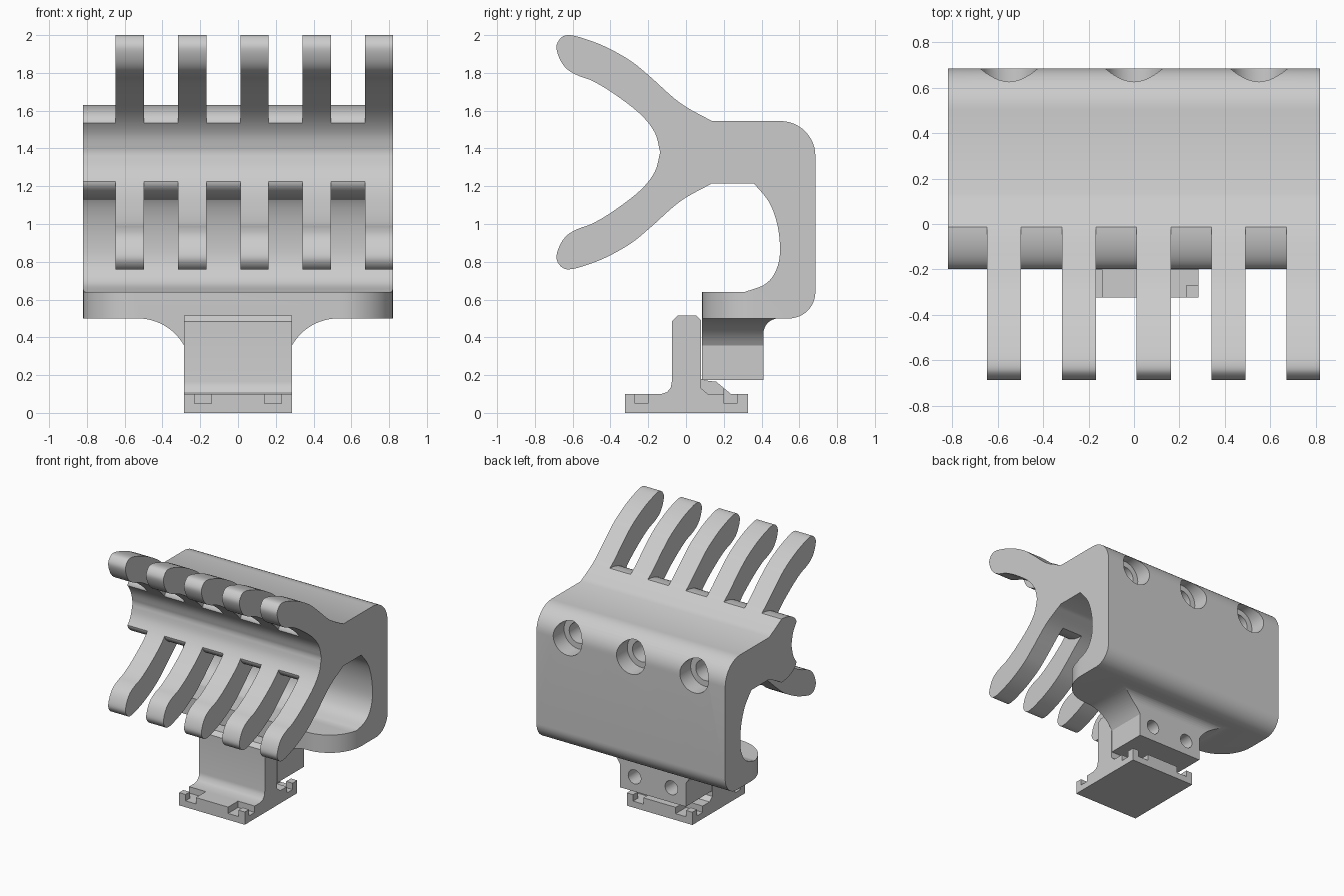
import bpy, bmesh
from math import sin, cos, radians, pi
from mathutils import Vector

if "Cube" in bpy.data.objects:
    bpy.data.objects.remove(bpy.data.objects["Cube"])

AX = {'x': lambda p, t: (t, p[0], p[1]),
      'y': lambda p, t: (p[0], t, p[1]),
      'z': lambda p, t: (p[0], p[1], t)}


def prism(name, pts, axis, a, b):
    """Extrude a closed 2D profile along an axis from a to b."""
    bm = bmesh.new()
    f = bm.faces.new([bm.verts.new(AX[axis](p, a)) for p in pts])
    ext = bmesh.ops.extrude_face_region(bm, geom=[f])
    move = Vector(AX[axis]((0, 0), b - a))
    bmesh.ops.translate(bm, vec=move, verts=[v for v in ext['geom'] if isinstance(v, bmesh.types.BMVert)])
    bmesh.ops.recalc_face_normals(bm, faces=bm.faces)
    me = bpy.data.meshes.new(name)
    bm.to_mesh(me)
    bm.free()
    ob = bpy.data.objects.new(name, me)
    bpy.context.collection.objects.link(ob)
    return ob


def rect(x0, y0, x1, y1):
    return [(x0, y0), (x1, y0), (x1, y1), (x0, y1)]


def arc(cx, cy, r, a0, a1, n=12, r2=None):
    angs = [radians(a0 + (a1 - a0) * i / n) for i in range(n + 1)]
    return [(cx + r * cos(t), cy + (r2 or r) * sin(t)) for t in angs]


def spline(p, n=5):
    """Catmull-Rom curve through the points."""
    p = [Vector(q) for q in p]
    q = [2 * p[0] - p[1]] + p + [2 * p[-1] - p[-2]]
    out = []
    for i in range(1, len(q) - 2):
        a, b, c, d = q[i - 1:i + 3]
        for k in range(n):
            t = k / n
            v = 0.5 * (2 * b + (c - a) * t + (2 * a - 5 * b + 4 * c - d) * t * t
                       + (3 * b - a - 3 * c + d) * t ** 3)
            out.append((v.x, v.y))
    return out + [(p[-1].x, p[-1].y)]


def boolean(ob, other, op='DIFFERENCE'):
    other.hide_render = True
    m = ob.modifiers.new('bool', 'BOOLEAN')
    m.object, m.operation, m.solver = other, op, 'EXACT'
    bpy.context.view_layer.objects.active = ob
    bpy.ops.object.modifier_apply(modifier=m.name)
    bpy.data.objects.remove(other)


def smooth(ob):
    bpy.ops.object.select_all(action='DESELECT')
    ob.select_set(True)
    bpy.context.view_layer.objects.active = ob
    bpy.ops.object.shade_smooth_by_angle(angle=radians(30))


def flip(pts, mid=1.38):
    return [(y, 2 * mid - z) for y, z in pts]


# Forked hook profile (y, z): upper prong, mirrored lower prong, C-shaped back
prong = spline([(.137, 1.545), (-.03, 1.64), (-.19, 1.78), (-.295, 1.865), (-.43, 1.94),
                (-.55, 1.985), (-.62, 2.0), (-.66, 1.987), (-.686, 1.94), (-.668, 1.873),
                (-.63, 1.82), (-.57, 1.785), (-.49, 1.755), (-.375, 1.685), (-.24, 1.58),
                (-.165, 1.483), (-.137, 1.38)])
throat = spline([(.36, 1.215), (.443, 1.11), (.487, .98), (.497, .84), (.472, .745),
                 (.417, .68), (.31, .64)])
profile = (prong + flip(prong)[-2::-1] + throat + [(.085, .64), (.085, .5)]
           + arc(.545, .64, .14, -90, 0) + arc(.5, 1.36, .185, 0, 90))
body = prism('forked_hook', profile, 'x', -.82, .82)

# Gaps between the fingers, leaving a rounded stub
gap = arc(0, 1.53, .2, 90, 180, 10, .1) + [(-.25, 1.49), (-.9, 1.49), (-.9, 2.1), (0, 2.1)]
for x0, x1 in [(-.9, -.648), (-.498, -.318), (-.168, .012), (.162, .342), (.492, .672)]:
    for shape in (gap, flip(gap)):
        boolean(body, prism('gap_cutter', shape, 'x', x0, x1))

# Rounded front corners of the bottom flange
for s in (-1, 1):
    corner = [(.9, .365)] + arc(.54, .365, .28, 0, -90) + [(.54, 0), (.9, 0)]
    boolean(body, prism('corner_cutter', [(s * x, y) for x, y in corner], 'z', .45, .7))

# Three counterbored holes in the upper back
for x in (-.55, 0, .55):
    boolean(body, prism('bore_cutter', arc(x, 1.37, .125, 0, 348.75, 31), 'y', .55, .8))
    boolean(body, prism('pilot_cutter', arc(x, 1.37, .08, 0, 345, 23), 'y', .2, .6))

# Neck block under the flange, flared at the sides and the back
flare = arc(.53, .22, .28, 151, 90)
half = [(.285, .175)] + flare + [(.53, .56)]
neck = prism('neck', half + [(-x, z) for x, z in reversed(half)], 'y', .085, .5)
boolean(neck, prism('neck_cutter', [(.41, .1)] + arc(.49, .42, .08, 180, 90, 8)
                    + [(.6, .5), (.6, .1)], 'x', -.8, .8))
for x in (-.16, .16):
    boolean(neck, prism('bolt_cutter', arc(x, .29, .055, 0, 345, 23), 'y', 0, .6))
boolean(body, neck, 'UNION')
smooth(body)

# Mount: foot plate with upright tongue
mount = prism('foot_mount', [(-.323, 0), (.328, 0), (.328, .1), (.115, .1), (.08, .13),
                             (.08, .49), (.055, .515), (-.045, .515), (-.075, .485),
                             (-.075, .165), (-.08, .135), (-.1, .11), (-.13, .1),
                             (-.323, .1)], 'x', -.285, .285)
# Corner pockets in the plate, and braces behind the tongue
for s in (-1, 1):
    boolean(mount, prism('brace', [(.06, .19), (.1, .172), (.16, .165), (.25, .09), (.06, .09)],
                         'x', s * .11 - .04, s * .11 + .04), 'UNION')
    for t in (-1, 1):
        boolean(mount, prism('front_pocket', rect(s * .14, t * .2, s * .23, t * .4), 'z', .05, .2))
        boolean(mount, prism('side_pocket', rect(s * .2, t * .2, s * .35, t * .27), 'z', .05, .2))
smooth(mount)
